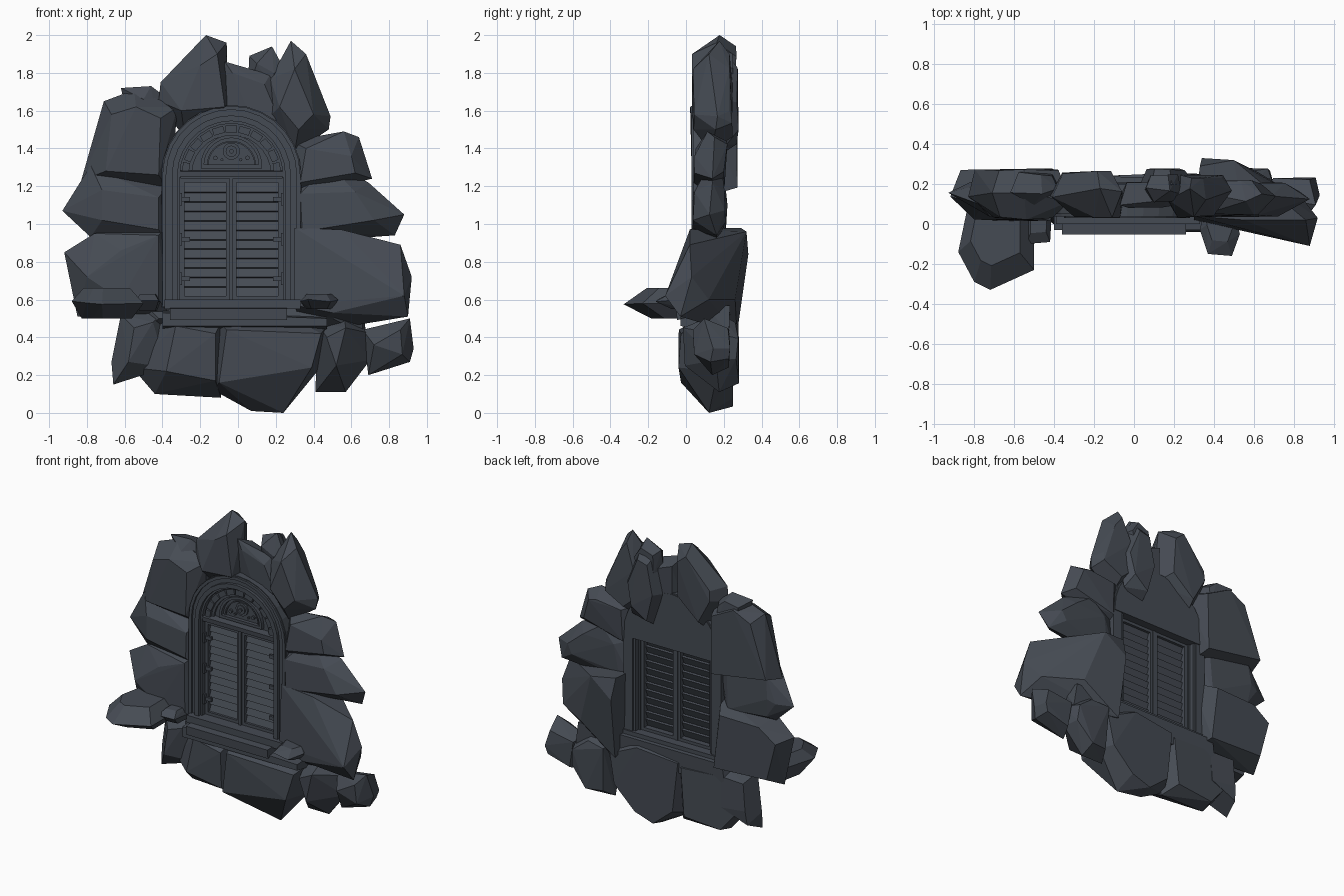
import bpy, bmesh, math, random
from mathutils import Vector, Matrix

if "Cube" in bpy.data.objects:
    bpy.data.objects.remove(bpy.data.objects["Cube"], do_unlink=True)

random.seed(4)
COLOR = (0.06, 0.07, 0.087, 1)
slate = bpy.data.materials.new("dark slate")
slate.use_nodes = True
slate.diffuse_color = COLOR
shader = slate.node_tree.nodes["Principled BSDF"]
shader.inputs["Base Color"].default_value = COLOR
shader.inputs["Roughness"].default_value = 0.9

CX = -0.035          # window centre line
SPRING = 1.26        # height where the arch begins


def finish(name, bm):
    bmesh.ops.recalc_face_normals(bm, faces=bm.faces)
    mesh = bpy.data.meshes.new(name)
    bm.to_mesh(mesh)
    bm.free()
    mesh.materials.append(slate)
    obj = bpy.data.objects.new(name, mesh)
    bpy.context.collection.objects.link(obj)
    return obj


def hull(name, points):
    bm = bmesh.new()
    for p in points:
        bm.verts.new(p)
    result = bmesh.ops.convex_hull(bm, input=bm.verts)
    loose = {g for g in result["geom_interior"] + result["geom_unused"]
             if isinstance(g, bmesh.types.BMVert)}
    bmesh.ops.delete(bm, geom=list(loose), context="VERTS")
    bmesh.ops.dissolve_limit(bm, angle_limit=math.radians(4), verts=bm.verts, edges=bm.edges)
    return finish(name, bm)


def rock(name, outline, ridge, front=0.03, mid=0.13, back=0.25, rear=0.72):
    """Chipped boulder: outline at mid depth, ridge points in front, smaller face behind."""
    mx = sum(p[0] for p in outline) / len(outline)
    mz = sum(p[1] for p in outline) / len(outline)
    points = [(x, front + random.uniform(0, .015), z) for x, z in ridge]
    for x, z in outline:
        points.append((x, mid + random.uniform(-.03, .03), z))
        s = rear * random.uniform(.85, 1.15)
        points.append((mx + (x - mx) * s, back - random.uniform(0, .02), mz + (z - mz) * s))
    return hull(name, points)


def ledge(name, outline, low, high):
    """Jutting stone seen from above, its top and underside set back from the tip."""
    mx = sum(p[0] for p in outline) / len(outline)
    my = sum(p[1] for p in outline) / len(outline)
    shift = .2 * (max(p[1] for p in outline) - min(p[1] for p in outline))
    points = []
    for x, y in outline:
        points.append((x, y, low + (high - low) * random.uniform(.45, .65)))
        for z, s, push in ((low, .7, shift), (high, .65, shift * .6)):
            points.append((mx + (x - mx) * s, my + (y - my) * s + push, z))
    return hull(name, points)


def box(name, x, y, z, pitch=0.0):
    """Box from (min, max) ranges, optionally pitched about x."""
    bm = bmesh.new()
    bmesh.ops.create_cube(bm, size=1)
    size = [r[1] - r[0] for r in (x, y, z)]
    mid = Vector([(r[0] + r[1]) / 2 for r in (x, y, z)])
    bm.transform(Matrix.Translation(mid) @ Matrix.Rotation(pitch, 4, "X") @ Matrix.Diagonal((*size, 1)))
    return finish(name, bm)


def arch_path(r, foot, steps, spring=SPRING):
    arc = [(CX - r * math.cos(math.pi * i / steps), spring + r * math.sin(math.pi * i / steps))
           for i in range(steps + 1)]
    return [(CX - r, foot)] + arc + [(CX + r, foot)] if foot < spring else arc


def arch_band(name, outer, inner, front, back, foot, steps=14, spring=SPRING):
    """Arched moulding with a rectangular section."""
    bm = bmesh.new()
    rings = []
    for a, b in zip(arch_path(outer, foot, steps, spring), arch_path(inner, foot, steps, spring)):
        section = ((a, front), (b, front), (b, back), (a, back))
        rings.append([bm.verts.new((p[0], y, p[1])) for p, y in section])
    for r, s in zip(rings, rings[1:]):
        for k in range(4):
            bm.faces.new((r[k], r[k - 1], s[k - 1], s[k]))
    bm.faces.new(rings[0])
    bm.faces.new(rings[-1])
    return finish(name, bm)


def disc(name, x, z, radius, front, back, sides=16):
    bm = bmesh.new()
    bmesh.ops.create_cone(bm, cap_ends=True, segments=sides, radius1=radius, radius2=radius,
                          depth=back - front)
    bm.transform(Matrix.Translation((x, (front + back) / 2, z)) @ Matrix.Rotation(math.pi / 2, 4, "X"))
    return finish(name, bm)


# Crown of rocks above the arch
rock("top_left_spire", [(-.41, 1.75), (-.17, 2), (-.06, 1.96), (-.05, 1.6), (-.28, 1.45), (-.42, 1.65)],
     [(-.2, 1.84), (-.07, 1.62), (-.3, 1.6), (-.11, 1.9)], .03, .16, .27)
rock("top_middle_rock", [(-.07, 1.86), (.17, 1.79), (.22, 1.55), (-.08, 1.5)], [(-.03, 1.8), (.14, 1.74), (.05, 1.6)], .07, .12, .22)
rock("top_small_spire", [(.06, 1.89), (.18, 1.94), (.24, 1.83), (.2, 1.68), (.05, 1.7)], [(.1, 1.85), (.19, 1.8)], .1, .16, .25)
rock("top_rear_rock", [(.08, 1.88), (.19, 1.92), (.3, 1.65), (.26, 1.42), (.1, 1.36), (.02, 1.6)], [(.15, 1.6)], .14, .19, .28)
rock("top_right_spire", [(.28, 1.97), (.36, 1.9), (.49, 1.57), (.48, 1.5), (.3, 1.38), (.15, 1.55), (.17, 1.77)],
     [(.3, 1.82), (.22, 1.62), (.32, 1.5), (.4, 1.58)], .03, .15, .25)
# Right side rocks
rock("right_upper_rock", [(.28, 1.44), (.56, 1.49), (.64, 1.46), (.71, 1.24), (.28, 1.14)],
     [(.36, 1.4), (.6, 1.36), (.62, 1.27), (.33, 1.22)], .04, .14, .22)
rock("right_middle_rock", [(.28, 1.2), (.48, 1.32), (.69, 1.22), (.88, 1.05), (.83, .94), (.28, .9)],
     [(.33, 1.16), (.62, 1.17), (.72, 1.02), (.34, .96)], .03, .14, .21, .65)
hull("right_large_rock", [(.3, .04, .98), (.55, .02, .97), (.86, .02, .89), (.88, -.11, .62), (.9, -.03, .51),
                          (.92, .03, .72), (.5, -.02, .53), (.3, .02, .57), (.34, .33, .84), (.5, .32, .96),
                          (.62, .26, .6), (.35, .27, .42), (.85, .12, .6), (.33, .29, .98)])
rock("right_low_rock", [(.66, .44), (.91, .5), (.93, .34), (.91, .27), (.69, .2)], [(.86, .44), (.87, .31), (.72, .36)], .03, .12, .24)
rock("right_foot_rock", [(.41, .11), (.42, .48), (.56, .53), (.71, .42), (.7, .28), (.57, .11)],
     [(.47, .4), (.57, .45), (.52, .25)], -.02, .15, .28, .85)
# Base rocks
rock("base_middle_rock", [(-.14, .52), (.2, .55), (.48, .47), (.42, .22), (.24, 0), (.07, .01), (-.13, .12)],
     [(-.1, .16), (.39, .24), (.44, .42), (-.06, .44)], -.04, .15, .26, .82)
rock("base_left_rock", [(-.44, .54), (-.06, .53), (-.09, .08), (-.44, .1), (-.56, .24)],
     [(-.33, .46), (-.12, .42), (-.25, .27), (-.12, .17), (-.38, .22)], -.02, .13, .25, .8)
rock("left_foot_rock", [(-.62, .52), (-.36, .56), (-.38, .24), (-.66, .15), (-.67, .27)],
     [(-.55, .45), (-.45, .48), (-.58, .27)], .02, .12, .25)
rock("sill_rubble", [(-.5, .58), (.66, .57), (.66, .42), (-.5, .42)], [(-.42, .5), (.5, .5)], .03, .12, .24, .9)
# Left side rocks
rock("left_large_rock", [(-.92, .85), (-.76, .95), (-.36, 1), (-.36, .52), (-.85, .51)],
     [(-.62, .86), (-.42, .94), (-.42, .6), (-.62, .6), (-.8, .72)], .01, .12, .28, .78)
rock("left_spike_rock", [(-.93, 1.07), (-.83, 1.11), (-.78, 1.31), (-.36, 1.22), (-.36, .88), (-.78, .93)],
     [(-.72, 1.18), (-.42, 1.14), (-.42, .97), (-.72, 1.02)], .03, .13, .22, .65)
rock("left_upper_rock", [(-.83, 1.23), (-.71, 1.65), (-.55, 1.71), (-.32, 1.62), (-.36, 1.16)],
     [(-.67, 1.58), (-.54, 1.62), (-.41, 1.56), (-.42, 1.26), (-.7, 1.28)], .02, .13, .28, .8)
rock("left_back_rock", [(-.62, 1.72), (-.46, 1.73), (-.38, 1.67), (-.36, 1.48), (-.58, 1.55)],
     [(-.5, 1.66), (-.44, 1.6)], .09, .17, .26)
# Stones that jut forward beside the sill
ledge("left_ledge_stone", [(-.88, -.14), (-.8, -.29), (-.72, -.33), (-.5, -.23), (-.5, .1), (-.83, .1)], .5, .66)
ledge("left_ledge_chip", [(-.54, -.1), (-.42, -.09), (-.41, .08), (-.54, .08)], .54, .63)
ledge("right_ledge_stone", [(.33, -.03), (.37, -.15), (.49, -.16), (.53, -.05), (.5, .08), (.35, .08)], .55, .63)

# Sill: stepped slabs
box("sill_top", (-.39, .33), (.0, .21), (.55, .6))
box("sill_slab", (-.36, .26), (-.05, .2), (.5, .56), pitch=.06)
hull("sill_base", [(x, y, z) for x, top in ((-.4, .53), (.47, .5)) for y, z in
                   ((-.03, .46), (-.03, top), (.2, top + .02), (.2, .42))])

# Arched stone surround: stepped mouldings
arch_band("outer_surround", .37, .3, .05, .2, .56)
arch_band("outer_bead", .365, .345, .037, .06, .56)
arch_band("inner_surround", .315, .285, .03, .19, .56)
arch_band("inner_bead", .29, .272, .05, .16, .58)
# Ring of arch blocks
arch_band("arch_lining", .275, .21, .085, .15, SPRING)
for i in range(11):
    a = math.pi * (i + .5) / 11
    block = box("arch_block", (-.03, .03), (.065, .1), (.225, .262))
    block.matrix_world = Matrix.Translation((CX, 0, SPRING)) @ Matrix.Rotation(a - math.pi / 2, 4, "Y")

# Tympanum panel, flush with the rear, and half-round ornament
bm = bmesh.new()
panel = bm.faces.new([bm.verts.new((x, .1, z)) for x, z in arch_path(.36, SPRING - .02, 14)])
side = bmesh.ops.extrude_face_region(bm, geom=[panel])
bmesh.ops.translate(bm, vec=(0, .105, 0), verts=[v for v in side["geom"] if isinstance(v, bmesh.types.BMVert)])
finish("arch_panel", bm)
FAN = SPRING + .05
arch_band("fan_rim", .162, .145, .075, .11, FAN, 16, FAN)
arch_band("fan_inner_rim", .13, .122, .09, .11, FAN, 16, FAN)
box("fan_base", (CX - .162, CX + .162), (.075, .11), (FAN - .015, FAN + .004))
disc("rosette_plate", CX, FAN + .075, .045, .088, .11)
disc("rosette_ring", CX, FAN + .075, .03, .08, .11)
disc("rosette_centre", CX, FAN + .075, .012, .07, .11, 10)
for s in (-1, 1):
    disc("fan_stud", CX + s * .085, FAN + .04, .012, .085, .11, 10)
    disc("fan_small_stud", CX + s * .05, FAN + .03, .008, .085, .11, 8)
box("header_bar", (CX - .28, CX + .28), (.05, .17), (1.255, 1.285), pitch=.1)
box("header_lip", (CX - .27, CX + .27), (.07, .16), (1.24, 1.26))

# Pair of louvred shutters
LOW, HIGH, SLATS = .595, 1.245, 12
for s, label in ((-1, "right"), (1, "left")):
    def across(a, b):
        return tuple(sorted((CX + s * a, CX + s * b)))
    box(label + "_shutter_inner_stile", across(.006, .028), (.08, .15), (LOW, HIGH))
    box(label + "_shutter_outer_stile", across(.248, .275), (.08, .15), (LOW, HIGH))
    for z in (LOW, HIGH - .025):
        box(label + "_shutter_rail", across(.02, .26), (.08, .15), (z, z + .025))
    pitch = (HIGH - LOW - .05) / SLATS
    for i in range(SLATS):
        z = LOW + .025 + pitch * i
        box(label + "_shutter_slat", across(.02, .26), (.107, .121), (z - .006, z + pitch + .006), pitch=-.4)
    for z in (.71, .92, 1.13):
        box(label + "_hinge_strap", across(.22, .275), (.07, .085), (z - .012, z + .012))
        box(label + "_hinge_knuckle", across(.262, .28), (.06, .085), (z - .033, z + .033))
box("shutter_meeting_strip", (CX - .009, CX + .009), (.068, .155), (LOW, HIGH))
